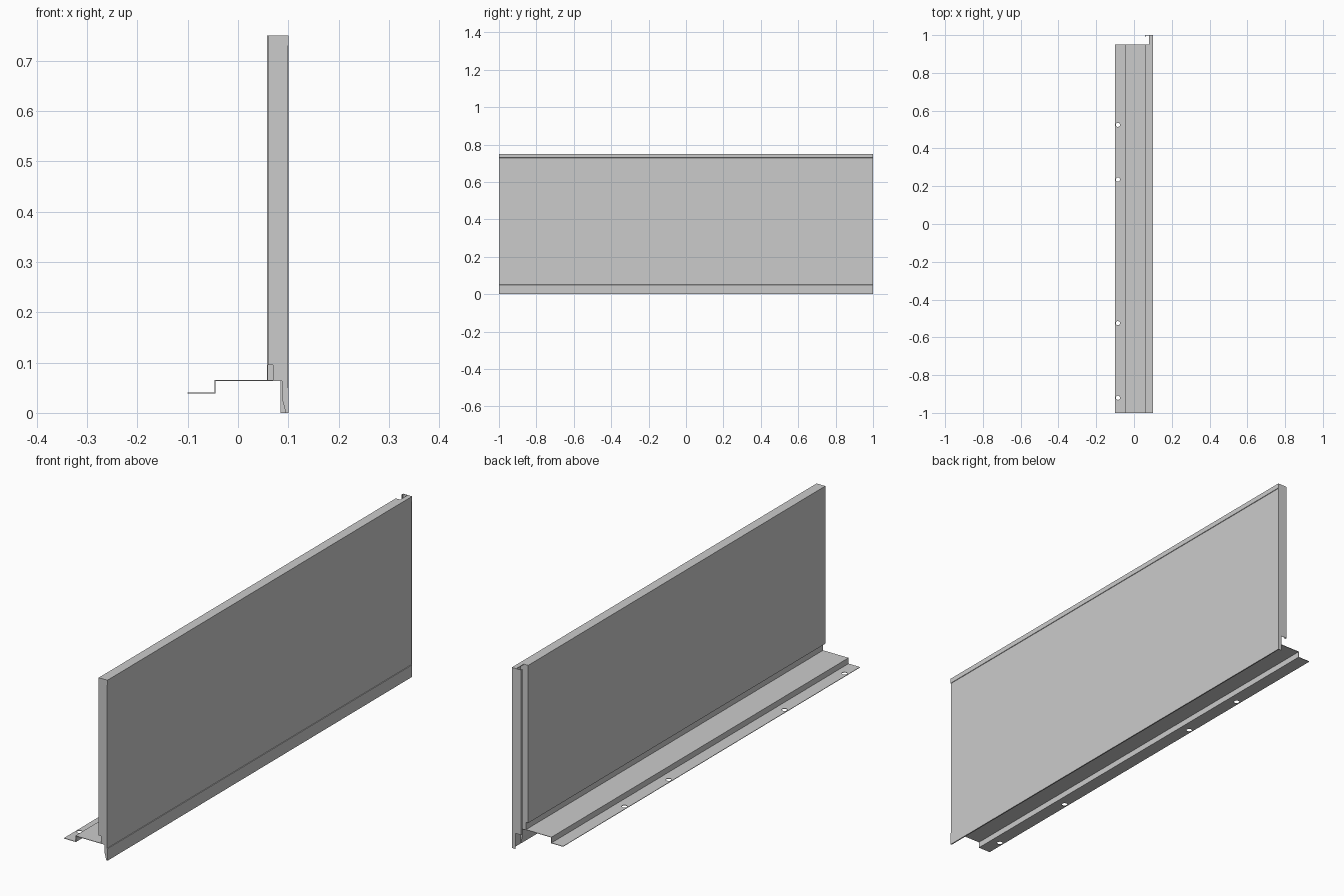
import bpy, bmesh
from mathutils import Matrix

if "Cube" in bpy.data.objects:
    bpy.data.objects.remove(bpy.data.objects["Cube"])

T = 0.002  # sheet thickness


def mesh_object(name, bm):
    bmesh.ops.recalc_face_normals(bm, faces=bm.faces[:])
    me = bpy.data.meshes.new(name)
    bm.to_mesh(me)
    bm.free()
    ob = bpy.data.objects.new(name, me)
    bpy.context.collection.objects.link(ob)
    return ob


def extrude(name, pts, axis, a, b):
    """Closed profile of (p, z) points extruded along y; axis 'x' extrudes (y, z) along x."""
    bm = bmesh.new()
    def place(p, d):
        return (p[0], d, p[1]) if axis == 'y' else (d, p[0], p[1])
    lo = [bm.verts.new(place(p, a)) for p in pts]
    hi = [bm.verts.new(place(p, b)) for p in pts]
    bm.faces.new(lo)
    bm.faces.new(hi[::-1])
    for i in range(len(pts)):
        j = (i + 1) % len(pts)
        bm.faces.new((lo[i], hi[i], hi[j], lo[j]))
    return mesh_object(name, bm)


# Front skin outline: raised top band, recessed field, bottom skirt
front = [(0.1, 0.75), (0.1, 0.73), (0.098, 0.729),
         (0.098, 0.051), (0.1, 0.05), (0.1, 0)]

# Main panel body with stepped foot at the back and drip skirt below
extrude("panel_body", [(0.06, 0.75)] + front +
        [(0.095, 0), (0.087, 0.03), (0.087, 0.065),
         (0.07, 0.065), (0.07, 0.095), (0.06, 0.095)], 'y', -1, 0.95)

# Open joint at the far end: thin skin with a narrow top lip
extrude("joint_skin", [(0.08, 0.75)] + front +
        [(0.096, 0), (0.096, 0.748), (0.08, 0.748)], 'y', 0.95, 1)

# End return plate, narrower at the bottom, with a small hooked lip
extrude("end_plate", [(0.06, 0.75), (0.1, 0.75), (0.1, 0), (0.084, 0),
                      (0.084, 0.065), (0.06, 0.065)], 'y', 1 - T, 1)
extrude("end_lip", [(0.99, 0.065), (1, 0.065), (1, 0.75), (0.99, 0.75)],
        'x', 0.058, 0.06)

# Stepped mounting flange
flange = extrude("mounting_flange", [
    (-0.1, 0.041), (-0.1, 0.041 - T), (-0.045, 0.041 - T), (-0.045, 0.065 - T),
    (0.087, 0.065 - T), (0.087, 0.065), (-0.045 - T, 0.065), (-0.045 - T, 0.041)],
    'y', -1, 0.95)

# Screw holes through the flange
bm = bmesh.new()
for y in (-0.92, -0.525, 0.235, 0.525):
    bmesh.ops.create_cone(bm, cap_ends=True, segments=24, radius1=0.011,
                          radius2=0.011, depth=0.02,
                          matrix=Matrix.Translation((-0.085, y, 0.04)))
cutter = mesh_object("hole_cutter", bm)
cutter.hide_render = True
cutter.display_type = 'WIRE'
mod = flange.modifiers.new("holes", 'BOOLEAN')
mod.operation = 'DIFFERENCE'
mod.solver = 'EXACT'
mod.object = cutter
